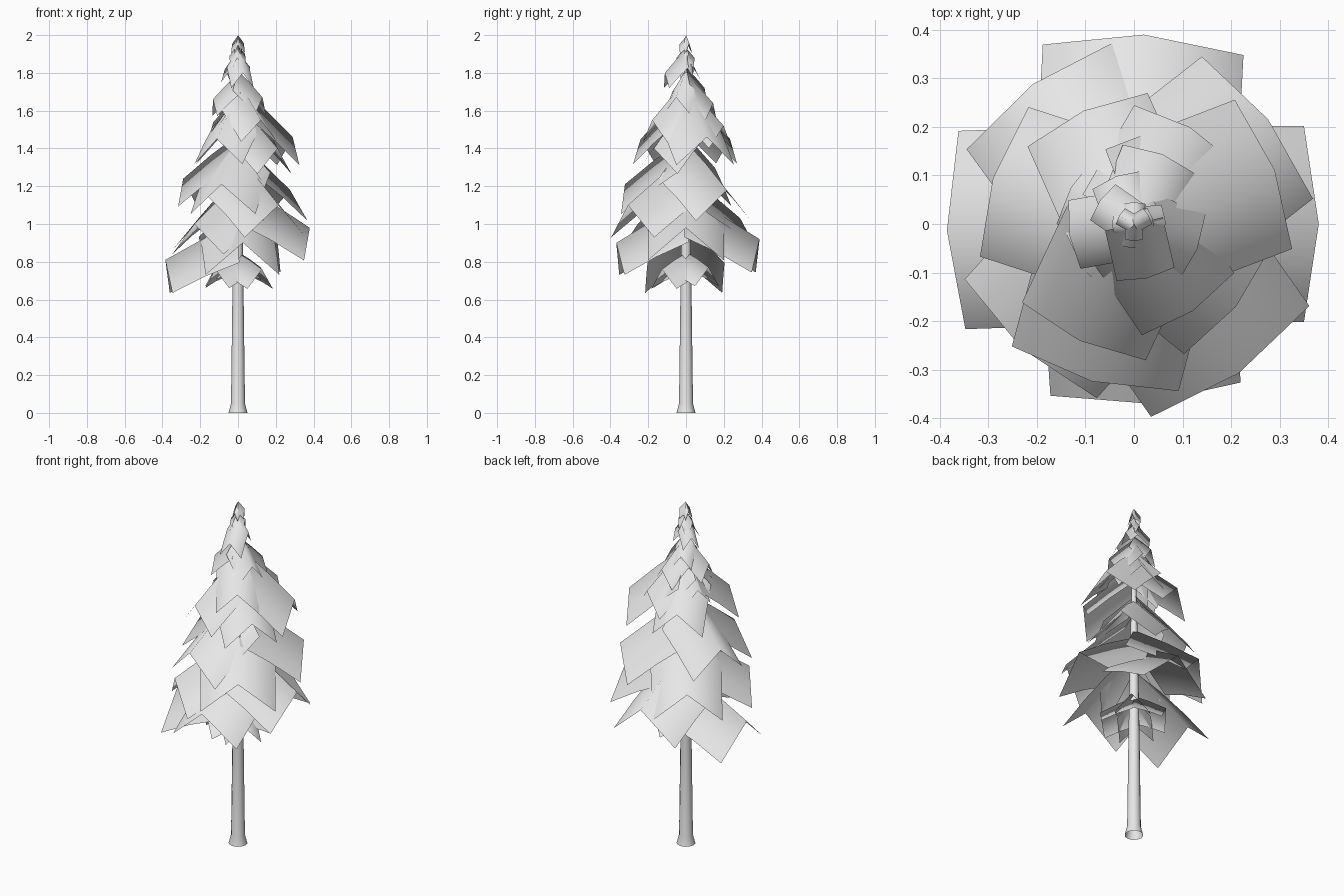
import bpy
import bmesh
from math import cos, sin, radians, pi
from mathutils import Matrix, Vector

default_cube = bpy.data.objects.get("Cube")
if default_cube:
    bpy.data.objects.remove(default_cube, do_unlink=True)

# One pale grey covers the whole tree
grey = bpy.data.materials.new("pale_grey")
grey.use_nodes = True
colour = (0.8, 0.8, 0.8, 1.0)
grey.diffuse_color = colour
grey.node_tree.nodes["Principled BSDF"].inputs["Base Color"].default_value = colour


def make_object(name, bm):
    """Turn a bmesh into a smooth-shaded object with the grey material."""
    mesh = bpy.data.meshes.new(name)
    for face in bm.faces:
        face.smooth = True
    bm.to_mesh(mesh)
    bm.free()
    mesh.materials.append(grey)
    obj = bpy.data.objects.new(name, mesh)
    bpy.context.collection.objects.link(obj)


def add_bough(bm, azimuth, reach, height):
    """Add a square card folded along its ridge, sloping down and outwards.

    reach and height locate the outer end of the ridge.
    """
    half_width = 0.53 * reach
    rise = reach * (0.5 + 0.6 * (height - 0.8))
    drop = 0.35 * reach + 0.04
    turn = Matrix.Rotation(radians(azimuth), 4, 'Z')
    rows = []
    for t in (0, 0.5, 1):
        row = []
        for side in (-1, 0, 1):
            fold = abs(side)
            radial = reach * t * (1 - 0.08 * fold)
            arch = 0.1 * reach * t * (1 - t)
            z = height + rise * (1 - t) + arch - fold * drop * (1.2 - 0.2 * t)
            row.append(bm.verts.new(turn @ Vector((radial, side * half_width, z))))
        rows.append(row)
    for inner, outer in zip(rows, rows[1:]):
        for i in range(len(inner) - 1):
            bm.faces.new((inner[i], outer[i], outer[i + 1], inner[i + 1]))


# Trunk: open tapering tube with a flared foot
SIDES = 12
profile = [(0.05, 0), (0.037, 0.05), (0.03, 0.6), (0.022, 1.1), (0.003, 1.98)]
bm = bmesh.new()
rings = [[bm.verts.new((r * cos(2 * pi * i / SIDES), r * sin(2 * pi * i / SIDES), z))
          for i in range(SIDES)] for r, z in profile]
for low, high in zip(rings, rings[1:]):
    for i in range(SIDES):
        j = (i + 1) % SIDES
        bm.faces.new((low[i], low[j], high[j], high[i]))
make_object("trunk", bm)

# Boughs of each tier: azimuth in degrees, reach, height of the outer end
tiers = {
    "hanging_boughs": [(45, .17, .77), (135, .17, .77), (225, .17, .76), (315, .18, .76)],
    "lowest_boughs": [(0, .38, .98), (87, .39, .92), (182, .385, .81), (274, .37, .9)],
    "low_boughs": [(126, .355, 1.03), (228, .345, 1), (-55, .375, 1.1)],
    "lower_middle_boughs": [(38, .35, 1.18), (162, .305, 1.24), (255, .335, 1.21)],
    "middle_boughs": [(21, .31, 1.46), (114, .255, 1.45), (245, .265, 1.45),
                      (-39, .27, 1.4)],
    "upper_middle_boughs": [(60, .23, 1.52), (-56, .216, 1.55), (150, .15, 1.54),
                            (230, .14, 1.54)],
    "upper_boughs": [(190, .135, 1.66), (-22, .14, 1.67), (68, .155, 1.64),
                     (110, .105, 1.72)],
    "high_boughs": [(-77, .115, 1.8), (145, .085, 1.82), (5, .065, 1.83)],
    "highest_boughs": [(90, .045, 1.88), (265, .05, 1.88), (180, .045, 1.89),
                       (20, .04, 1.9)],
    "crown_tip": [(30, .035, 1.958), (150, .035, 1.955), (270, .035, 1.95)],
}
for name, boughs in tiers.items():
    bm = bmesh.new()
    for bough in boughs:
        add_bough(bm, *bough)
    make_object(name, bm)
